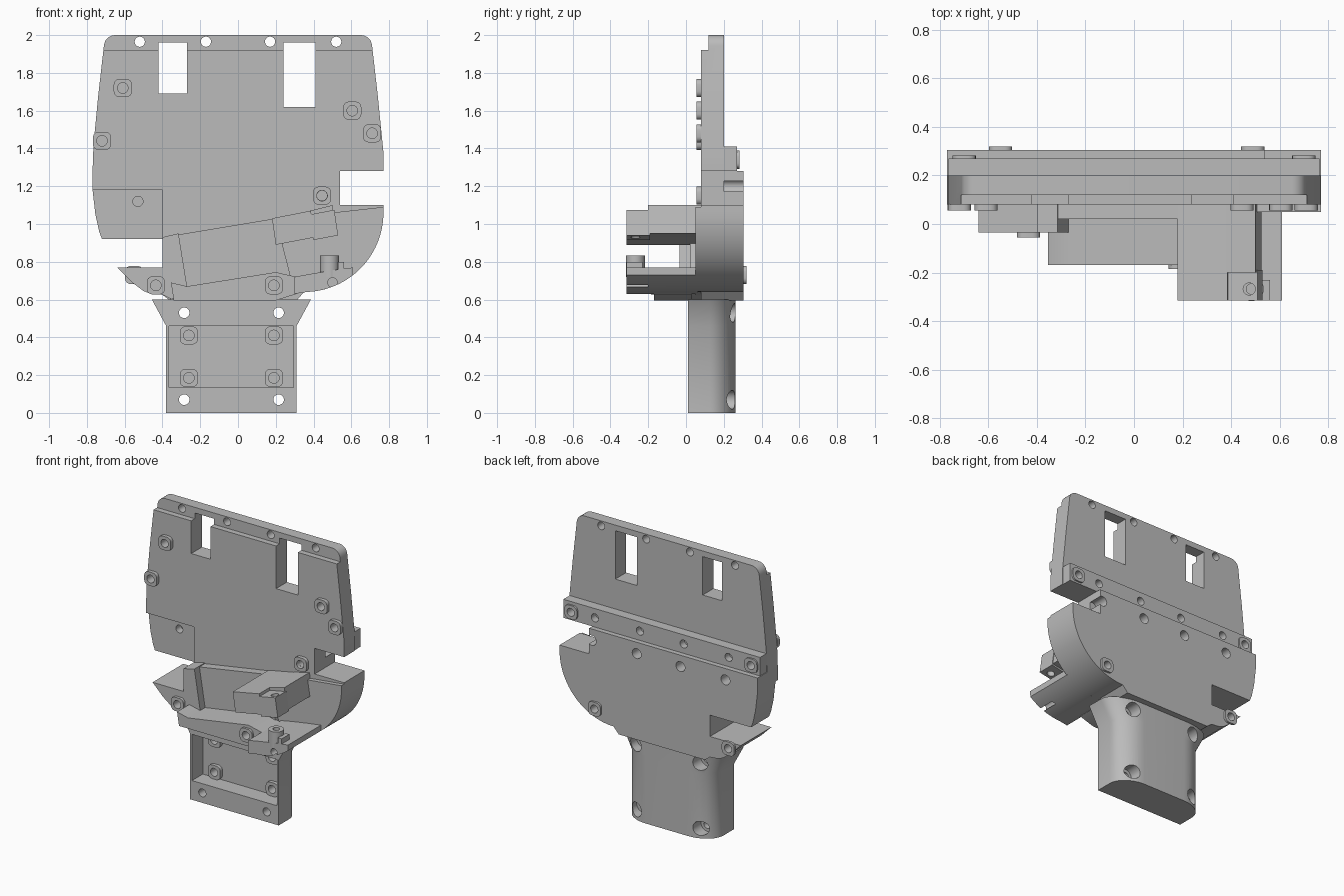
import bpy, bmesh
from math import sin, cos, radians
from mathutils import Vector

cube = bpy.data.objects.get("Cube")
if cube:
    bpy.data.objects.remove(cube)

grey = bpy.data.materials.new("plain grey")
grey.use_nodes = True
grey.diffuse_color = (0.5, 0.5, 0.5, 1)
grey.node_tree.nodes["Principled BSDF"].inputs["Base Color"].default_value = (0.5, 0.5, 0.5, 1)


# Profile helpers
def rect(x0, x1, z0, z1):
    return [(x0, z0), (x1, z0), (x1, z1), (x0, z1)]


def arc(cx, cz, rx, rz, start, end, steps=12):
    angles = [radians(start + (end - start) * i / steps) for i in range(steps + 1)]
    return [(cx + rx * cos(a), cz + rz * sin(a)) for a in angles]


def disc(x, z, r):
    return arc(x, z, r, r, 0, 345, 23)


def rounded(x, z, h, r):
    pts = []
    for sx, sz, a in ((1, 1, 0), (-1, 1, 90), (-1, -1, 180), (1, -1, 270)):
        pts += arc(x + sx * (h - r), z + sz * (h - r), r, r, a, a + 90, 4)
    return pts


# Solid helpers: a prism is a stack of rings, a part is one or more prisms
def prism(pts, y0, y1):
    return [[(x, y, z) for x, z in pts] for y in (y0, y1)]


def upright(pts, z0, z1):
    return [[(x, y, z) for x, y in pts] for z in (z0, z1)]


def part(name, *solids):
    bm = bmesh.new()
    for rings in solids:
        loops = [[bm.verts.new(Vector(p)) for p in ring] for ring in rings]
        bm.faces.new(loops[0])
        bm.faces.new(loops[-1])
        n = len(loops[0])
        for a, b in zip(loops, loops[1:]):
            for i in range(n):
                j = (i + 1) % n
                bm.faces.new((a[i], a[j], b[j], b[i]))
    bmesh.ops.recalc_face_normals(bm, faces=bm.faces)
    mesh = bpy.data.meshes.new(name)
    bm.to_mesh(mesh)
    bm.free()
    mesh.materials.append(grey)
    obj = bpy.data.objects.new(name, mesh)
    bpy.context.collection.objects.link(obj)
    return obj


def activate(obj):
    bpy.ops.object.select_all(action="DESELECT")
    obj.select_set(True)
    bpy.context.view_layer.objects.active = obj


def cut(obj, *solids):
    cutter = part("cutter", *solids)
    cutter.hide_render = True
    mod = obj.modifiers.new("cut", "BOOLEAN")
    mod.operation, mod.solver, mod.object = "DIFFERENCE", "EXACT", cutter
    activate(obj)
    bpy.ops.object.modifier_apply(modifier=mod.name)
    bpy.data.objects.remove(cutter)


def holes(spots, r, y0, y1):
    return [prism(disc(x, z, r), y0, y1) for x, z in spots]


def pads(name, spots, y0, y1):
    obj = part(name, *[prism(rounded(x, z, 0.048, 0.03), y0, y1) for x, z in spots])
    cut(obj, *holes(spots, 0.028, y0 - 0.1, y1 + 0.1))


row = (-0.52, -0.17, 0.17, 0.52)
upper_pads = [(-0.61, 1.72), (-0.72, 1.44), (0.605, 1.6), (0.71, 1.48)]
rail_pads = [(-0.7, 1.34), (0.7, 1.34)]
rear_pads = [(-0.55, 0.73), (0.49, 0.73)]
curve = arc(0.35, 1.06, 0.42, 0.42, -90, 0, 24)

# Upper plate with stepped top edge, windows and screw holes
plate = part("upper_plate", prism(
    [(-0.77, 1.28), (0.77, 1.28), (0.77, 1.38), (0.74, 1.68)]
    + arc(0.65, 1.94, 0.06, 0.06, 5, 90, 6) + arc(-0.65, 1.94, 0.06, 0.06, 90, 175, 6)
    + [(-0.74, 1.68), (-0.765, 1.42)], 0.08, 0.2))
cut(plate, prism(rect(-1, 1, 1.92, 2.1), 0, 0.12))
cut(plate, prism(rect(-0.42, -0.27, 1.69, 1.96), 0, 0.4),
    prism(rect(0.24, 0.41, 1.62, 1.96), 0, 0.4),
    *holes([(x, 1.965) for x in row], 0.027, 0, 0.4),
    *holes(upper_pads, 0.028, 0, 0.12))
pads("upper_pads", upper_pads, 0.055, 0.082)

# Rear rail
rail = part("rear_rail", prism(rect(-0.765, 0.765, 1.28, 1.41), 0.19, 0.27))
cut(rail, *holes([(x, 1.345) for x in row] + rail_pads, 0.028, 0.22, 0.4))
pads("rail_pads", rail_pads, 0.268, 0.282)

# Lower body with side notches
flange_edge = [(-0.64, 0.77), (-0.56, 0.69), (-0.5, 0.645), (-0.46, 0.63), (-0.4, 0.625)]
body = part("lower_body", prism(
    [(-0.77, 1.28), (-0.77, 1.18), (-0.755, 1.05), (-0.735, 0.96), (-0.72, 0.92),
     (-0.4, 0.92), (-0.4, 0.77)] + flange_edge + [(-0.36, 0.595), (0.31, 0.595)] + curve
    + [(0.77, 1.1), (0.54, 1.1), (0.54, 1.28)], 0.08, 0.305))
cut(body, prism(rect(-0.9, -0.4, 0.9, 1.18), 0, 0.105))
cut(body, *holes([(x, 1.2) for x in row], 0.035, 0.2, 0.4),
    *holes(rear_pads, 0.028, 0.2, 0.4),
    *holes([(-0.53, 1.12), (0.445, 1.15)], 0.027, 0, 0.16))
pads("rear_pads", rear_pads, 0.303, 0.32)
pads("body_pad", [(0.445, 1.15)], 0.055, 0.082)

# Raised front faces around the tray
part("curved_face", prism([(0.25, 0.62)] + curve
     + [(0.77, 1.09), (0.5, 1.06), (0.2, 1.0)], 0.05, 0.09))
part("tray_back", prism([(-0.4, 0.93), (0.2, 1.03), (0.3, 0.64), (0.2, 0.595),
                         (-0.36, 0.595)], 0.02, 0.09))
part("tray_side_wall", prism([(-0.4, 0.93), (-0.315, 0.95), (-0.27, 0.67),
                              (-0.35, 0.6), (-0.4, 0.625)], -0.035, 0.09))
flange = part("side_flange", prism(flange_edge + [(-0.39, 0.77)], -0.035, 0.09))
cut(flange, *holes([(-0.435, 0.675)], 0.028, -0.2, 0.06))
pads("flange_pad", [(-0.435, 0.675)], -0.055, -0.033)
tray = part("tray_floor", prism([(-0.355, 0.69), (-0.27, 0.67), (0.2, 0.745), (0.31, 0.72),
                                 (0.31, 0.63), (0.2, 0.595), (-0.34, 0.595)], -0.17, 0.03))
cut(tray, *holes([(0.19, 0.675)], 0.028, -0.3, -0.08))
pads("tray_pad", [(0.19, 0.675)], -0.185, -0.168)

# Lower arm with its hinge lug
arm = part("lower_arm", prism([(0.3, 0.63)] + arc(0.35, 1.06, 0.42, 0.42, -88, -52)
           + [(0.61, 0.77), (0.5, 0.755), (0.38, 0.735), (0.3, 0.72)], -0.315, 0.06))
cut(arm, *holes([(0.5, 0.69)], 0.025, -0.4, -0.2))
lug = part("lower_lug", upright(disc(0.485, -0.268, 0.05), 0.72, 0.832),
           upright(rect(0.53, 0.56, -0.315, -0.23), 0.74, 0.8))
cut(lug, upright(disc(0.485, -0.268, 0.022), 0.78, 0.9))

# Upper arm block, tilted, with its hinge lug
part("upper_block", prism([(0.18, 1.03), (0.2, 0.89), (0.41, 0.93), (0.385, 1.07)], -0.315, 0.09))
part("upper_block_rear", prism([(0.38, 1.07), (0.4, 0.93), (0.525, 0.95), (0.5, 1.1)], -0.2, 0.09))
upper_lug = part("upper_lug", prism([(0.38, 1.05), (0.4, 0.915), (0.53, 0.94), (0.51, 1.075)],
                                    -0.315, -0.19))
cut(upper_lug, upright(disc(0.475, -0.268, 0.025), 0.8, 1.2))

# Stem with flat front, rounded back and flared neck
half = [(0.345, 0.01)] + arc(0.165, 0.125, 0.18, 0.137, 0, 90)
section = half + [(-x, y) for x, y in reversed(half)]
stem = part("stem", [[(x * s - 0.035, y, z) for x, y in section]
                     for z, s in ((0, 1), (0.46, 1), (0.6, 1.22))])
corners = [(x, z) for x in (-0.285, 0.215) for z in (0.07, 0.53)]
inner = [(x, z) for x in (-0.26, 0.19) for z in (0.185, 0.41)]
cut(stem, prism(rect(-0.365, 0.295, 0.135, 0.46), -0.1, 0.13))
cut(stem, *holes(corners, 0.028, -0.1, 0.4), *holes(inner, 0.028, 0.05, 0.17))
cut(stem, *holes(corners, 0.05, 0.17, 0.4))
pads("stem_pads", inner, 0.105, 0.132)

# Smooth the curves and keep the edges sharp
for obj in list(bpy.context.collection.objects):
    if obj.type == "MESH" and grey.name in obj.data.materials:
        activate(obj)
        bpy.ops.object.shade_smooth_by_angle(angle=radians(30))
